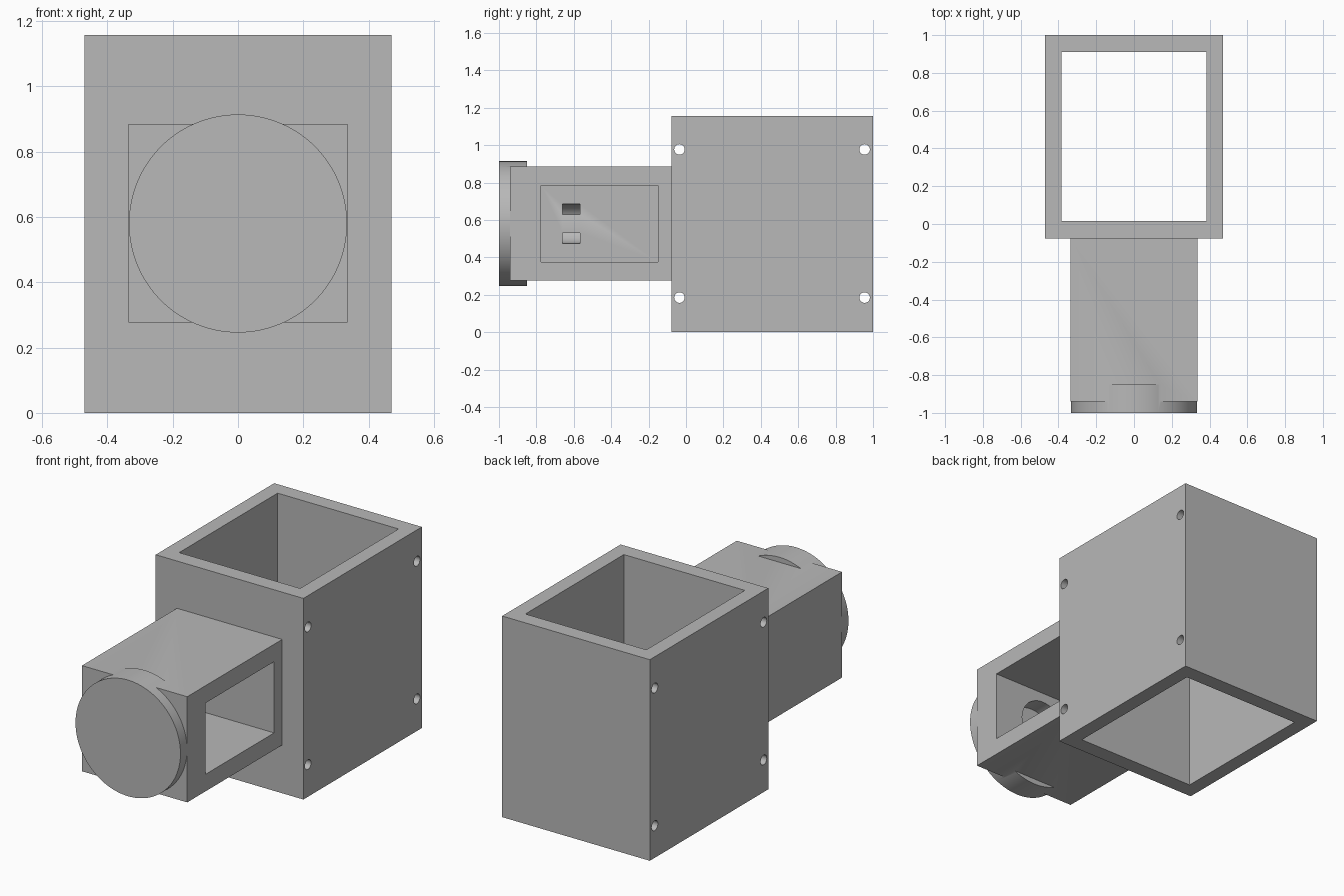
import bpy
import math

if "Cube" in bpy.data.objects:
    bpy.data.objects.remove(bpy.data.objects["Cube"], do_unlink=True)

grey = bpy.data.materials.new("plain_grey")
grey.use_nodes = True
colour = (0.48, 0.48, 0.48, 1)
grey.diffuse_color = colour
grey.node_tree.nodes["Principled BSDF"].inputs["Base Color"].default_value = colour


def box(name, x, y, z):
    """Box from three (low, high) ranges."""
    bpy.ops.mesh.primitive_cube_add(size=1, location=[sum(r) / 2 for r in (x, y, z)])
    ob = bpy.context.object
    ob.name = name
    ob.scale = [r[1] - r[0] for r in (x, y, z)]
    bpy.ops.object.transform_apply(location=True, rotation=True, scale=True)
    ob.data.materials.append(grey)
    return ob


def cylinder(name, radius, depth, centre, axis, sides=48):
    turn = {"x": (0, math.pi / 2, 0), "y": (math.pi / 2, 0, 0)}[axis]
    bpy.ops.mesh.primitive_cylinder_add(vertices=sides, radius=radius, depth=depth,
                                        location=centre, rotation=turn)
    ob = bpy.context.object
    ob.name = name
    bpy.ops.object.transform_apply(location=True, rotation=True, scale=True)
    ob.data.materials.append(grey)
    return ob


def combine(target, other, operation):
    """Apply a boolean, then discard the helper."""
    mod = target.modifiers.new("boolean", "BOOLEAN")
    mod.operation = operation
    mod.solver = "EXACT"
    mod.object = other
    bpy.context.view_layer.objects.active = target
    bpy.ops.object.modifier_apply(modifier=mod.name)
    bpy.data.objects.remove(other, do_unlink=True)


def finish(ob):
    bpy.ops.object.select_all(action="DESELECT")
    ob.select_set(True)
    bpy.context.view_layer.objects.active = ob
    bpy.ops.object.shade_smooth_by_angle(angle=math.radians(30))


MID_Z = 0.58

# Open rectangular sleeve with four cross-drilled bolt holes
sleeve = box("sleeve", (-0.47, 0.47), (-0.077, 1.0), (0, 1.157))
combine(sleeve, box("sleeve_cut", (-0.385, 0.385), (0.015, 0.91), (-0.1, 1.3)), "DIFFERENCE")
for y in (-0.035, 0.955):
    for z in (0.185, 0.977):
        combine(sleeve, cylinder("bolt_cut", 0.028, 1.2, (0, y, z), "x", 32), "DIFFERENCE")
finish(sleeve)

# Square arm with a round end cap
arm = box("arm", (-0.335, 0.335), (-0.94, -0.077), (0.277, 0.885))
combine(arm, cylinder("end_cap", 0.334, 0.15, (0, -0.925, MID_Z), "y", 128), "UNION")

# Side pocket, and a round recess in its end wall
FLOOR_X = -0.2
combine(arm, box("pocket_cut", (FLOOR_X, 0.5), (-0.775, -0.15), (0.375, 0.785)), "DIFFERENCE")
combine(arm, cylinder("recess_cut", 0.15, 0.2, (0, -0.775, MID_Z), "y"), "DIFFERENCE")

# Curved tie channel looping through the pocket's inner wall
ring_centre = (FLOOR_X, -0.613, MID_Z)
channel = cylinder("channel_cut", 0.105, 0.095, ring_centre, "y")
combine(channel, cylinder("channel_core", 0.05, 0.3, ring_centre, "y"), "DIFFERENCE")
combine(arm, channel, "DIFFERENCE")
finish(arm)
